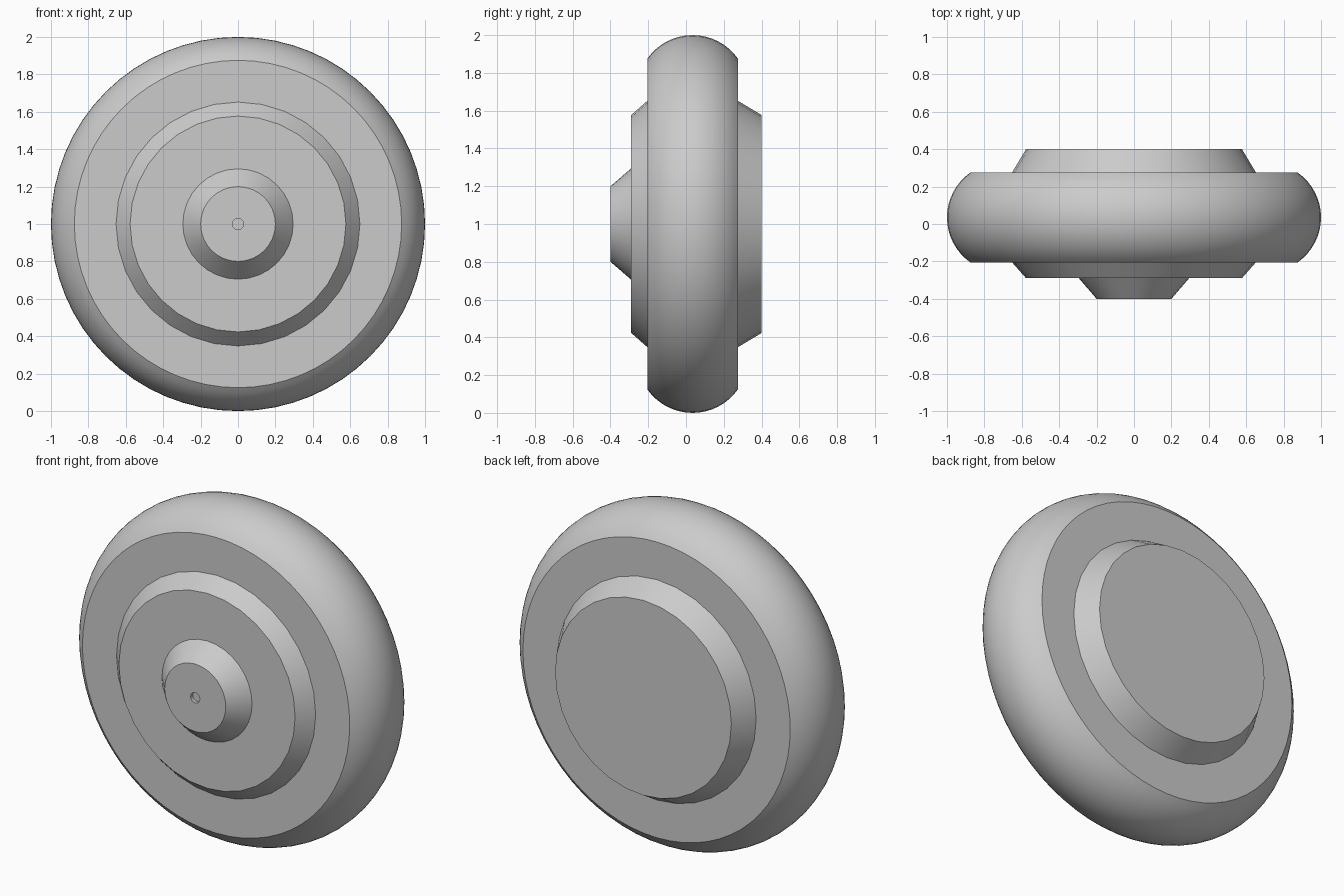
import bpy, bmesh, math

cube = bpy.data.objects.get("Cube")
if cube:
    bpy.data.objects.remove(cube)

grey = bpy.data.materials.new("plain grey")
grey.use_nodes = True
grey.diffuse_color = (0.6, 0.6, 0.6, 1)
grey.node_tree.nodes["Principled BSDF"].inputs["Base Color"].default_value = (0.6, 0.6, 0.6, 1)


def turned(name, profile, sides):
    """Lathe a (radius, y) profile, listed front to back, around the wheel axis."""
    bm = bmesh.new()
    rings = []
    for r, y in profile:
        if r == 0:
            rings.append([bm.verts.new((0, y, 1))] * sides)
            continue
        angles = [2 * math.pi * i / sides for i in range(sides)]
        rings.append([bm.verts.new((r * math.sin(a), y, 1 + r * math.cos(a))) for a in angles])
    for a, b in zip(rings, rings[1:]):
        for i in range(sides):
            j = (i + 1) % sides
            bm.faces.new(list(dict.fromkeys((a[i], a[j], b[j], b[i]))))
    bmesh.ops.recalc_face_normals(bm, faces=bm.faces)
    mesh = bpy.data.meshes.new(name)
    bm.to_mesh(mesh)
    bm.free()
    mesh.materials.append(grey)
    obj = bpy.data.objects.new(name, mesh)
    bpy.context.collection.objects.link(obj)
    bpy.ops.object.select_all(action="DESELECT")
    obj.select_set(True)
    bpy.context.view_layer.objects.active = obj
    bpy.ops.object.shade_smooth_by_angle(angle=math.radians(30))
    return obj


# Tyre: rounded tread between two flat side walls
FRONT, BACK, SHOULDER = -0.205, 0.275, 0.875
half, rise = (BACK - FRONT) / 2, 1 - SHOULDER
radius = (half ** 2 + rise ** 2) / (2 * rise)
sweep = math.asin(half / radius)
steps = 16
tread = []
for k in range(steps + 1):
    t = sweep * (2 * k / steps - 1)
    tread.append((1 - radius + radius * math.cos(t), (FRONT + BACK) / 2 + radius * math.sin(t)))
turned("tyre", [(0, FRONT)] + tread + [(0, BACK)], 64)

# Raised discs on both sides
turned("front_disc", [(0, -0.29), (0.577, -0.29), (0.652, FRONT), (0, FRONT + 0.02)], 32)
turned("back_disc", [(0, BACK - 0.02), (0.652, BACK), (0.577, 0.4), (0, 0.4)], 32)

# Hub cap with a shallow centre hole
turned("hub", [(0, -0.38), (0.03, -0.38), (0.03, -0.4), (0.2, -0.4), (0.295, -0.29), (0, -0.27)], 32)
